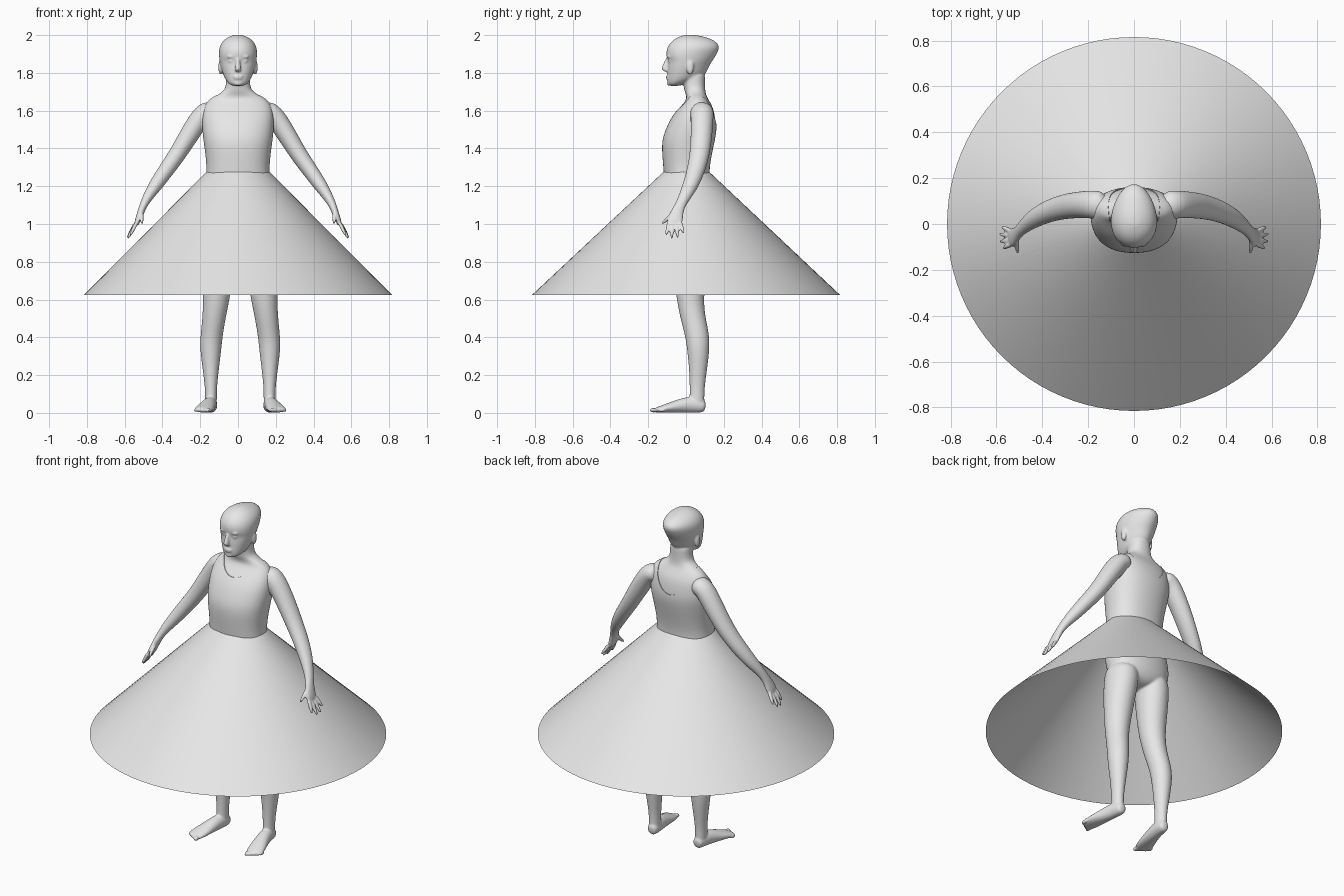
import bpy, bmesh, math
from mathutils import Vector, Matrix

if "Cube" in bpy.data.objects:
    bpy.data.objects.remove(bpy.data.objects["Cube"])

grey = bpy.data.materials.new("plain_grey")
grey.use_nodes = True
grey.diffuse_color = (0.8, 0.8, 0.8, 1)
grey.node_tree.nodes["Principled BSDF"].inputs["Base Color"].default_value = (0.8, 0.8, 0.8, 1)

X, Y, Z = Vector((1, 0, 0)), Vector((0, 1, 0)), Vector((0, 0, 1))
SIDES = 16


def tube(bm, pts, ref=Y, flat=False, taper=0.0, power=1.0):
    """Closed loft; each point is x, y, z, radius along ref, radius across."""
    rings = []
    for i, (x, y, z, ru, rv) in enumerate(pts):
        a, b = pts[max(i - 1, 0)], pts[min(i + 1, len(pts) - 1)]
        t = Z if flat else (Vector(b[:3]) - Vector(a[:3])).normalized()
        u = (ref - ref.dot(t) * t).normalized()
        v = t.cross(u)
        ring = []
        for k in range(SIDES):
            ang = math.tau * k / SIDES
            c, s = math.cos(ang), math.sin(ang)
            s2 = math.copysign(abs(s) ** power, s) * (1 - taper * c)
            c2 = math.copysign(abs(c) ** power, c)
            ring.append(bm.verts.new(Vector((x, y, z)) + 1.025 * (u * ru * c2 + v * rv * s2)))
        rings.append(ring)
    for r, q in zip(rings, rings[1:]):
        for k in range(SIDES):
            n = (k + 1) % SIDES
            bm.faces.new((r[k], r[n], q[n], q[k]))
    bm.faces.new(rings[0][::-1])
    bm.faces.new(rings[-1])


def stack(bm, rows, grow=0.0, **kw):
    """Horizontal rings; each row is z, half width, front y, back y."""
    tube(bm, [(0, (f + b) / 2, z, (b - f) / 2 + grow, w + grow) for z, w, f, b in rows],
         flat=True, **kw)


def ball(bm, center, size):
    bmesh.ops.create_uvsphere(bm, u_segments=12, v_segments=8, radius=1,
                              matrix=Matrix.Translation(center) @ Matrix.Diagonal((*size, 1)))


def finish(bm, name):
    bmesh.ops.recalc_face_normals(bm, faces=bm.faces)
    me = bpy.data.meshes.new(name)
    bm.to_mesh(me)
    bm.free()
    ob = bpy.data.objects.new(name, me)
    bpy.context.collection.objects.link(ob)
    me.materials.append(grey)
    return ob


def activate(ob):
    bpy.ops.object.select_all(action='DESELECT')
    ob.select_set(True)
    bpy.context.view_layer.objects.active = ob


# Torso and neck
hips = [(.87, .11, -.04, .10), (.93, .185, -.08, .145), (1.03, .20, -.10, .15)]
trunk = [(1.15, .178, -.105, .125), (1.27, .16, -.113, .117), (1.35, .165, -.12, .128),
         (1.44, .178, -.125, .148), (1.51, .185, -.10, .16), (1.57, .185, -.07, .153),
         (1.62, .175, -.03, .142), (1.66, .15, .005, .118), (1.685, .105, .0, .105),
         (1.705, .074, -.008, .102), (1.73, .064, -.012, .10)]
neck = [(1.77, .062, -.018, .10), (1.81, .062, -.02, .10)]
body_bm = bmesh.new()
stack(body_bm, hips + trunk + neck, power=.88)

# Head with swept-back hair
head = [(1.73, .028, -.085, -.04), (1.742, .048, -.097, .0), (1.765, .067, -.099, .075),
        (1.80, .081, -.098, .108), (1.835, .09, -.097, .122), (1.862, .096, -.093, .138),
        (1.885, .099, -.104, .154), (1.915, .10, -.104, .17), (1.94, .096, -.096, .178),
        (1.965, .083, -.078, .16), (1.985, .06, -.052, .122), (1.997, .034, -.02, .07),
        (2.002, .014, .0, .04)]
stack(body_bm, head, taper=.16)

# Face
tube(body_bm, [(0, -.092, 1.882, .012, .009), (0, -.101, 1.86, .014, .010),
               (0, -.113, 1.828, .018, .015), (0, -.110, 1.812, .016, .017),
               (0, -.098, 1.805, .01, .01)], flat=True)
ball(body_bm, (0, -.097, 1.781), (.028, .011, .006))
ball(body_bm, (0, -.096, 1.771), (.025, .011, .006))
ball(body_bm, (0, -.088, 1.745), (.025, .014, .014))

for s in (1, -1):
    ball(body_bm, (s * .036, -.083, 1.862), (.016, .012, .008))
    ball(body_bm, (s * .034, -.09, 1.885), (.026, .011, .006))
    ball(body_bm, (s * .093, .022, 1.83), (.012, .021, .04))

    # Arm and palm
    arm = [(.12, .085, 1.60, .055, .05), (.175, .085, 1.60, .062, .055),
           (.225, .085, 1.525, .058, .054), (.278, .08, 1.44, .056, .049),
           (.33, .07, 1.355, .052, .045), (.388, .05, 1.275, .047, .041),
           (.44, .022, 1.20, .041, .036), (.48, -.01, 1.14, .031, .026),
           (.503, -.033, 1.095, .027, .02), (.517, -.05, 1.055, .036, .018),
           (.532, -.06, 1.015, .043, .015), (.54, -.06, .992, .038, .011)]
    tube(body_bm, [(s * p[0], *p[1:]) for p in arm])

    # Fingers and thumb: root to tip
    fingers = [((.536, -.09, 1.01), (.57, -.105, .94)), ((.54, -.072, 1.0), (.585, -.076, .922)),
               ((.54, -.05, 1.0), (.587, -.044, .925)), ((.537, -.03, 1.01), (.577, -.012, .948)),
               ((.51, -.065, 1.06), (.508, -.128, 1.0))]
    for root, tip in fingers:
        a, b = Vector(root), Vector(tip)
        pts = []
        for f, r in ((0, .011), (.4, .0105), (.8, .009), (1, .005)):
            p = a.lerp(b, f)
            pts.append((s * p.x, p.y, p.z, r, r))
        tube(body_bm, pts, ref=X)

    # Leg
    off = .012
    leg = [(.10, .04, .98, .10, .085), (.11, .035, .88, .105, .09), (.118, .025, .75, .088, .083),
           (.125, .02, .62, .073, .071), (.138, .035, .51, .065, .061), (.152, .06, .41, .063, .058),
           (.157, .066, .34, .06, .057), (.156, .064, .22, .046, .041),
           (.155, .058, .12, .038, .03), (.155, .058, .05, .04, .032), (.155, .06, .025, .03, .025)]
    tube(body_bm, [(s * p[0] + off, *p[1:]) for p in leg])

    # Foot and toes
    foot = [(.152, .104, .034, .022, .026), (.152, .085, .036, .032, .035),
            (.158, .03, .046, .035, .045), (.172, -.04, .036, .041, .036),
            (.188, -.105, .024, .05, .023), (.197, -.145, .017, .047, .016),
            (.202, -.165, .013, .038, .011)]
    tube(body_bm, [(s * p[0] + off, *p[1:]) for p in foot], ref=X)
    for i in range(5):
        ball(body_bm, (s * (.17 + .017 * i) + off, -.172 + .011 * i, .014),
             (.012 - .001 * i, .022, .013 - .001 * i))

body = finish(body_bm, "body")
sub = body.modifiers.new("soften", 'SUBSURF')
sub.levels = sub.render_levels = 2
fuse = body.modifiers.new("fuse", 'REMESH')
fuse.mode = 'VOXEL'
fuse.voxel_size = .006
fuse.use_smooth_shade = True
relax = body.modifiers.new("relax", 'SMOOTH')
relax.factor = .5
relax.iterations = 4

# Bodice: a slightly larger trunk with a scooped neck at front and back
bm = bmesh.new()
stack(bm, trunk, grow=.004, power=.88)
bodice = finish(bm, "bodice")
sub = bodice.modifiers.new("soften", 'SUBSURF')
sub.levels = sub.render_levels = 3
cutters = []
for y, drop in ((-.14, .125), (.26, .19)):
    bm = bmesh.new()
    shape = (Matrix.Translation((0, y, 1.72)) @ Matrix.Diagonal((.115, 1, drop, 1))
             @ Matrix.Rotation(math.pi / 2, 4, 'X'))
    bmesh.ops.create_cone(bm, cap_ends=True, segments=64, radius1=1, radius2=1, depth=.41, matrix=shape)
    cutter = finish(bm, "neckline_cutter")
    cutter.hide_render = True
    cutters.append(cutter)
    cut = bodice.modifiers.new("neckline", 'BOOLEAN')
    cut.operation = 'DIFFERENCE'
    cut.solver = 'EXACT'
    cut.object = cutter
activate(bodice)
for m in list(bodice.modifiers):
    bpy.ops.object.modifier_apply(modifier=m.name)
for c in cutters:
    bpy.data.objects.remove(c)
bpy.ops.object.shade_smooth_by_angle(angle=math.radians(40))

# Skirt: an open cone from an oval waist to a round hem
bm = bmesh.new()
N = 96
waist, hem = [], []
for k in range(N):
    c, s = math.cos(math.tau * k / N), math.sin(math.tau * k / N)
    waist.append(bm.verts.new((.168 * c, .122 * s + .002, 1.275)))
    hem.append(bm.verts.new((.815 * c, .815 * s, .625)))
for k in range(N):
    n = (k + 1) % N
    bm.faces.new((hem[k], hem[n], waist[n], waist[k]))
skirt = finish(bm, "skirt")
activate(skirt)
bpy.ops.object.shade_smooth_by_angle(angle=math.radians(40))
